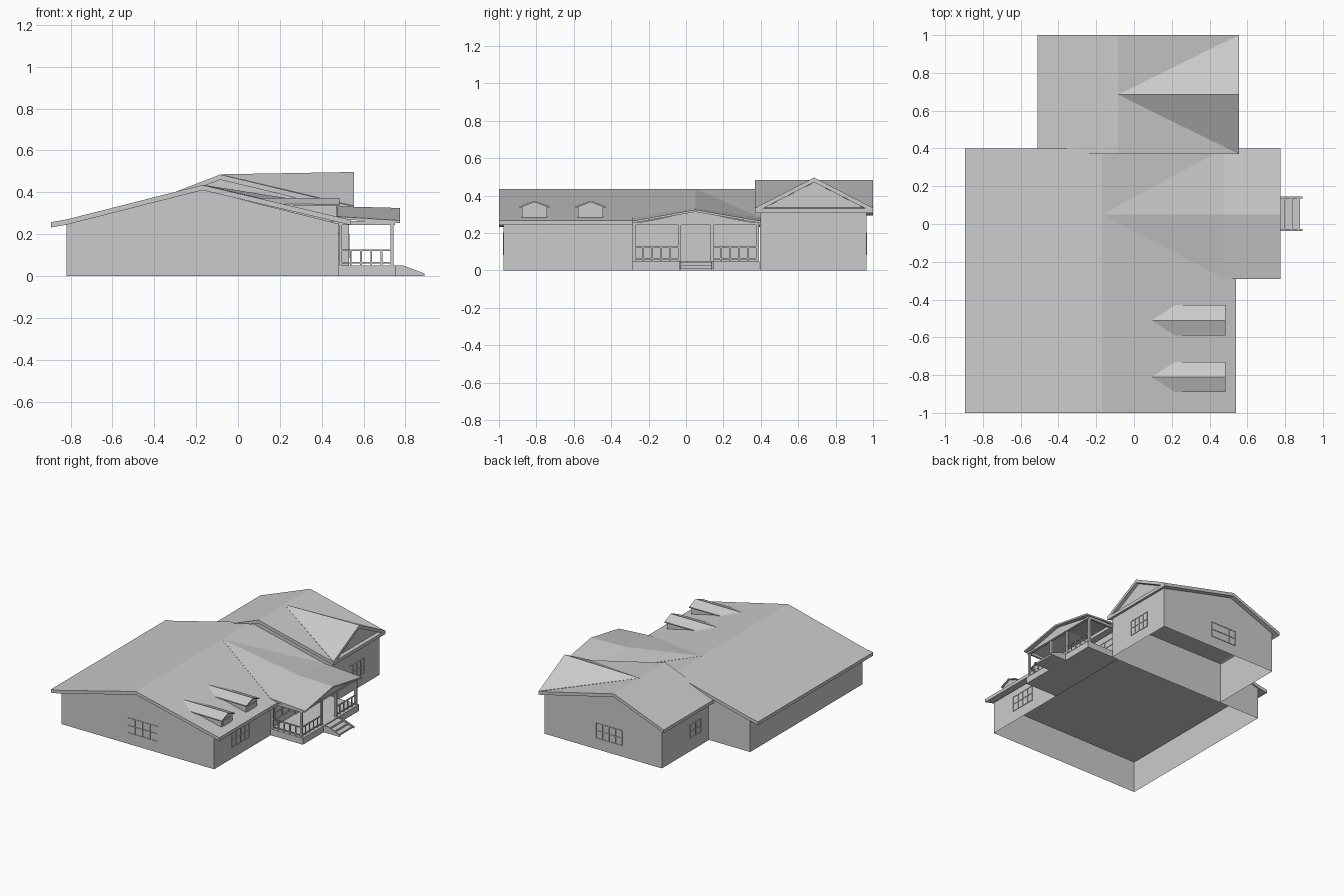
import bpy, bmesh
from mathutils import Vector

if "Cube" in bpy.data.objects:
    bpy.data.objects.remove(bpy.data.objects["Cube"])


def finish(name, bm):
    bmesh.ops.recalc_face_normals(bm, faces=bm.faces)
    me = bpy.data.meshes.new(name)
    bm.to_mesh(me)
    bm.free()
    ob = bpy.data.objects.new(name, me)
    bpy.context.collection.objects.link(ob)
    return ob


def boxes(name, items):
    """One object from boxes given as (x0, x1, y0, y1, z0, z1)."""
    bm = bmesh.new()
    for x0, x1, y0, y1, z0, z1 in items:
        vs = bmesh.ops.create_cube(bm, size=1)['verts']
        for v in vs:
            v.co = Vector(((x0 + x1) / 2 + v.co.x * (x1 - x0),
                           (y0 + y1) / 2 + v.co.y * (y1 - y0),
                           (z0 + z1) / 2 + v.co.z * (z1 - z0)))
    return finish(name, bm)


def sheet(name, polys, t=0.0):
    """Join polygons at shared points; give them a vertical thickness t."""
    bm = bmesh.new()
    top, low = {}, {}
    for poly in polys:
        for p in poly:
            if p not in top:
                top[p] = bm.verts.new(p)
                if t:
                    low[p] = bm.verts.new((p[0], p[1], p[2] - t))
    edges = [(p[i - 1], p[i]) for p in polys for i in range(len(p))]
    for poly in polys:
        bm.faces.new([top[p] for p in poly])
        if t:
            bm.faces.new([low[p] for p in reversed(poly)])
    if t:
        for a, b in edges:
            if sum({a, b} == set(e) for e in edges) == 1:
                bm.faces.new([top[b], top[a], low[a], low[b]])
    return finish(name, bm)


def roof(name, prof, y0, y1, t=0.025):
    """Roof slab from an x-z profile run along y."""
    return sheet(name, [[(a[0], y0, a[1]), (b[0], y0, b[1]), (b[0], y1, b[1]), (a[0], y1, a[1])]
                        for a, b in zip(prof, prof[1:])], t)


def walls(name, x0, x1, y0, y1, left, right, peak):
    """Open-bottomed shell with gable ends on -y and +y."""
    def end(y):
        return [(x0, y, 0), (x1, y, 0), (x1, y, right), (peak[0], y, peak[1]), (x0, y, left)]
    f, b = end(y0), end(y1)
    return sheet(name, [f, b, [f[1], b[1], b[2], f[2]], [f[0], b[0], b[4], f[4]],
                        [f[2], f[4], b[4], b[2]]])


# Main house
walls("main_walls", -0.82, 0.48, -0.975, 0.39, 0.245, 0.25, (-0.17, 0.412))
roof("main_roof", [(-0.895, 0.257), (-0.82, 0.27), (-0.17, 0.435), (0.54, 0.268)], -1.0, 0.4)

# Taller wing at the back with a cross gable facing right
walls("wing_walls", -0.47, 0.53, 0.395, 0.965, 0.315, 0.31, (-0.085, 0.463))
roof("wing_roof", [(-0.51, 0.32), (-0.085, 0.485), (0.555, 0.332)], 0.37, 1.0)
apex, tip = (-0.085, 0.685, 0.486), (0.555, 0.685, 0.497)
sheet("wing_gable_roof", [[apex, (0.555, 0.37, 0.335), tip],
                          [apex, tip, (0.555, 1.0, 0.335)]], 0.025)
sheet("wing_gable_wall", [[(0.53, 0.395, 0.3), (0.53, 0.965, 0.3), (0.53, 0.965, 0.33),
                           (0.53, 0.685, 0.475), (0.53, 0.395, 0.33)]])
# Half-round gable vent
sheet("gable_vent", [[(0.535, 0.66, 0.4), (0.535, 0.71, 0.4), (0.535, 0.705, 0.413),
                      (0.535, 0.685, 0.422), (0.535, 0.665, 0.413)]], 0.006)

# Porch roof: gable out front, valleys running back to the main ridge
P, Q, R = (-0.17, 0.05, 0.436), (0.48, 0.05, 0.333), (0.775, 0.05, 0.325)
half = []
for y in (-0.29, 0.4):
    A, B = (0.48, y, 0.284), (0.775, y, 0.265)
    half += [[P, A, Q], [Q, A, B, R]]
sheet("porch_roof", half, 0.012)
sheet("porch_gable", [[(0.745, -0.28, 0.25), (0.745, 0.39, 0.25), (0.745, 0.05, 0.315)]])
boxes("porch_beams", [(0.73, 0.75, -0.285, 0.39, 0.243, 0.256),
                      (0.48, 0.75, -0.285, -0.27, 0.243, 0.262),
                      (0.48, 0.75, 0.375, 0.39, 0.243, 0.262)])

# Porch deck, columns and railings
boxes("porch_deck", [(0.48, 0.755, -0.288, 0.394, 0, 0.05)])
cols = (-0.277, -0.036, 0.138, 0.382)
boxes("porch_columns", [(0.728, 0.744, y - 0.008, y + 0.008, 0.05, 0.245) for y in cols]
      + [(0.482, 0.496, -0.285, -0.269, 0.05, 0.245)])
rail = []
for a, b in ((cols[0], cols[1]), (cols[2], cols[3])):
    for z in (0.06, 0.12):
        rail.append((0.732, 0.74, a, b, z, z + 0.007))
    for i in range(1, 5):
        y = a + (b - a) * i / 5
        rail.append((0.733, 0.739, y - 0.004, y + 0.004, 0.05, 0.122))
for z in (0.06, 0.12):
    rail.append((0.49, 0.735, -0.281, -0.273, z, z + 0.007))
for i in range(1, 5):
    x = 0.49 + 0.049 * i
    rail.append((x - 0.004, x + 0.004, -0.281, -0.273, 0.05, 0.122))
boxes("porch_railing", rail)

# Front steps with sloped side stringers
boxes("front_steps", [(0.75, 0.80 + 0.04 * i, -0.03, 0.14, 0, 0.042 - 0.014 * i) for i in range(3)])
for n, y in (("left_stringer", -0.036), ("right_stringer", 0.136)):
    sides = [[(x, yy, z) for x, z in ((0.75, 0), (0.892, 0), (0.892, 0.012), (0.79, 0.05), (0.75, 0.05))]
             for yy in (y, y + 0.01)]
    a, b = sides
    sheet(n, sides + [[a[i - 1], a[i], b[i], b[i - 1]] for i in range(5)])

# Pair of dormers
for n, c in (("left_dormer", -0.81), ("right_dormer", -0.51)):
    sheet(n + "_roof", [[(0.09, c, 0.373), (0.485, c, 0.373),
                         (0.485, c + s, 0.342), (0.21, c + s, 0.344)] for s in (-0.08, 0.08)], 0.008)
    a, b = [[(x, c - 0.067, 0.26), (x, c + 0.067, 0.26), (x, c + 0.067, 0.34),
             (x, c, 0.366), (x, c - 0.067, 0.34)] for x in (0.22, 0.472)]
    sheet(n + "_walls", [b, [a[1], a[2], b[2], b[1]], [a[0], a[4], b[4], b[0]]])
    boxes(n + "_window", [(0.47, 0.475, c - 0.045, c + 0.045, 0.28, 0.325)])


def window(name, axis, pos, out, a, b, z0, z1, cols=4):
    """Thin frame and muntins on a wall; axis is the wall's normal."""
    w, bars = 0.005, []
    for i in range(cols + 1):
        u = a + (b - a) * i / cols
        bars.append((u - w / 2, u + w / 2, z0, z1))
    for i in range(3):
        z = z0 + (z1 - z0) * i / 2
        bars.append((a, b, z - w / 2, z + w / 2))
    lo, hi = sorted((pos, pos + out * 0.004))
    boxes(name, [(lo, hi, p, q, r, s) if axis == 'x' else (p, q, lo, hi, r, s)
                 for p, q, r, s in bars])


# Windows and doors
window("side_window", 'y', -0.975, -1, -0.26, 0.0, 0.085, 0.2)
window("bedroom_window", 'x', 0.48, 1, -0.76, -0.55, 0.085, 0.2)
window("porch_window_left", 'x', 0.48, 1, -0.24, -0.06, 0.1, 0.2, 2)
window("porch_window_right", 'x', 0.48, 1, 0.16, 0.34, 0.1, 0.2, 2)
window("gable_window", 'x', 0.53, 1, 0.6, 0.78, 0.085, 0.2)
window("wing_back_window", 'y', 0.965, 1, -0.13, 0.09, 0.085, 0.2)
window("wing_left_window", 'x', -0.47, -1, 0.49, 0.62, 0.1, 0.2, 2)
boxes("front_door", [(0.478, 0.486, 0.005, 0.1, 0.05, 0.21)])
